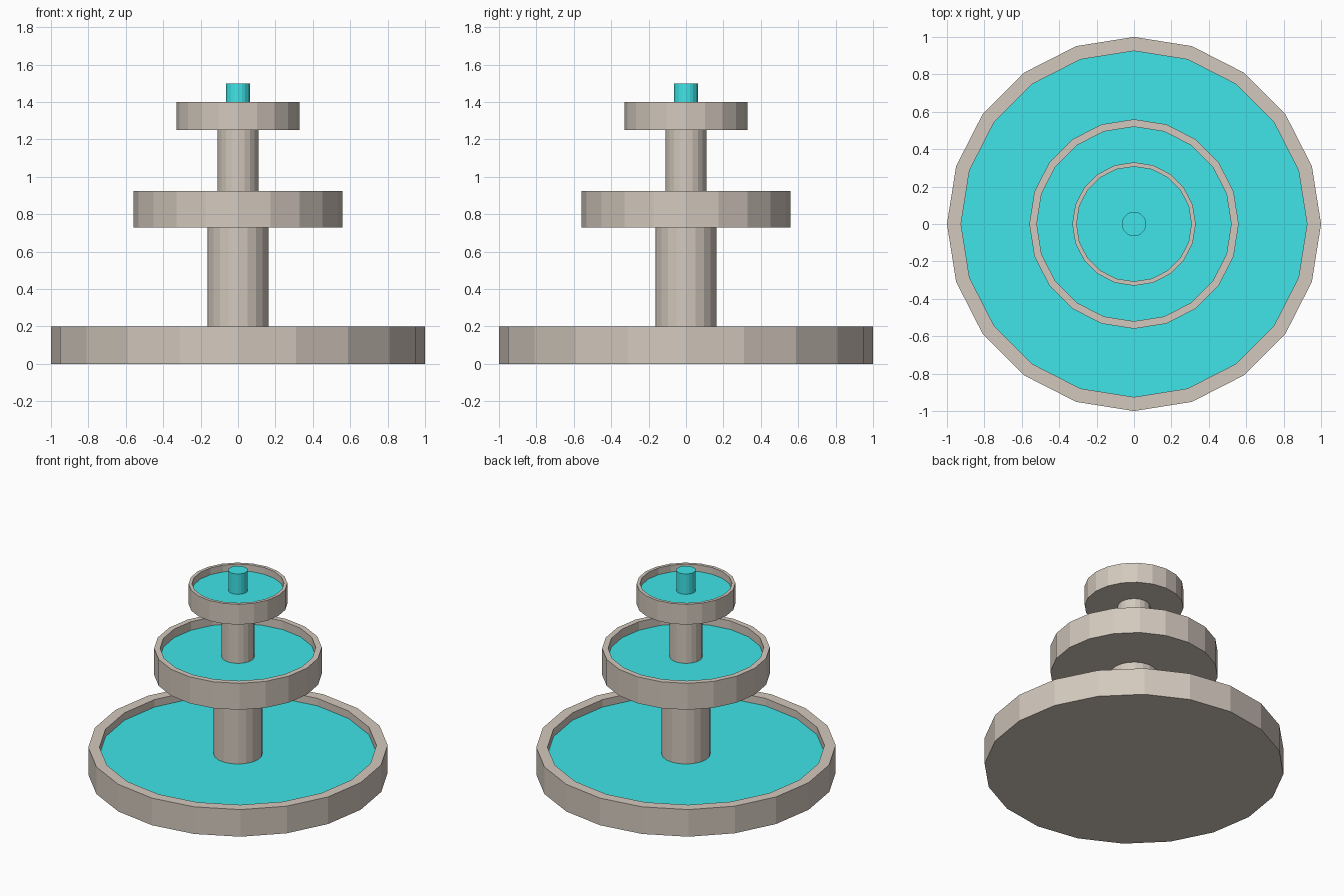
import bpy, bmesh
from math import cos, sin, tau

if "Cube" in bpy.data.objects:
    bpy.data.objects.remove(bpy.data.objects["Cube"])

SIDES = 20


def material(name, color):
    m = bpy.data.materials.new(name)
    m.diffuse_color = (*color, 1)
    m.use_nodes = True
    m.node_tree.nodes["Principled BSDF"].inputs["Base Color"].default_value = m.diffuse_color
    return m


stone = material("stone", (0.65, 0.58, 0.51))
water = material("water", (0.05, 0.78, 0.80))


def lathe(name, profile, mat):
    """Flat-sided solid: one ring per (radius, z), capped at both ends."""
    bm = bmesh.new()
    rings = [[bm.verts.new((r * cos(tau * i / SIDES), r * sin(tau * i / SIDES), z))
              for i in range(SIDES)] for r, z in profile]
    for a, b in zip(rings, rings[1:]):
        for i in range(SIDES):
            j = (i + 1) % SIDES
            bm.faces.new((a[i], a[j], b[j], b[i]))
    bm.faces.new(rings[0][::-1])
    if len(rings) > 1:
        bm.faces.new(rings[-1])
    else:
        bm.normal_update()
        for f in bm.faces:
            f.normal_flip()
    me = bpy.data.meshes.new(name)
    bm.to_mesh(me)
    bm.free()
    me.materials.append(mat)
    ob = bpy.data.objects.new(name, me)
    bpy.context.collection.objects.link(ob)
    return ob


# Basins with water: name, outer radius, inner radius, bottom, top, water level
for name, ro, ri, z0, z1, zw in (
        ("lower", 1.00, 0.925, 0.00, 0.20, 0.145),
        ("middle", 0.56, 0.52, 0.73, 0.925, 0.862),
        ("upper", 0.33, 0.307, 1.25, 1.40, 1.35)):
    lathe(name + "_basin", [(ro, z0), (ro, z1), (ri, z1), (ri, zw - 0.01)], stone)
    lathe(name + "_water", [(ri, zw)], water)

# Columns and the jet on top
lathe("lower_column", [(0.163, 0.145), (0.163, 0.73)], stone)
lathe("upper_column", [(0.11, 0.862), (0.11, 1.25)], stone)
lathe("water_jet", [(0.065, 1.35), (0.065, 1.50)], water)
